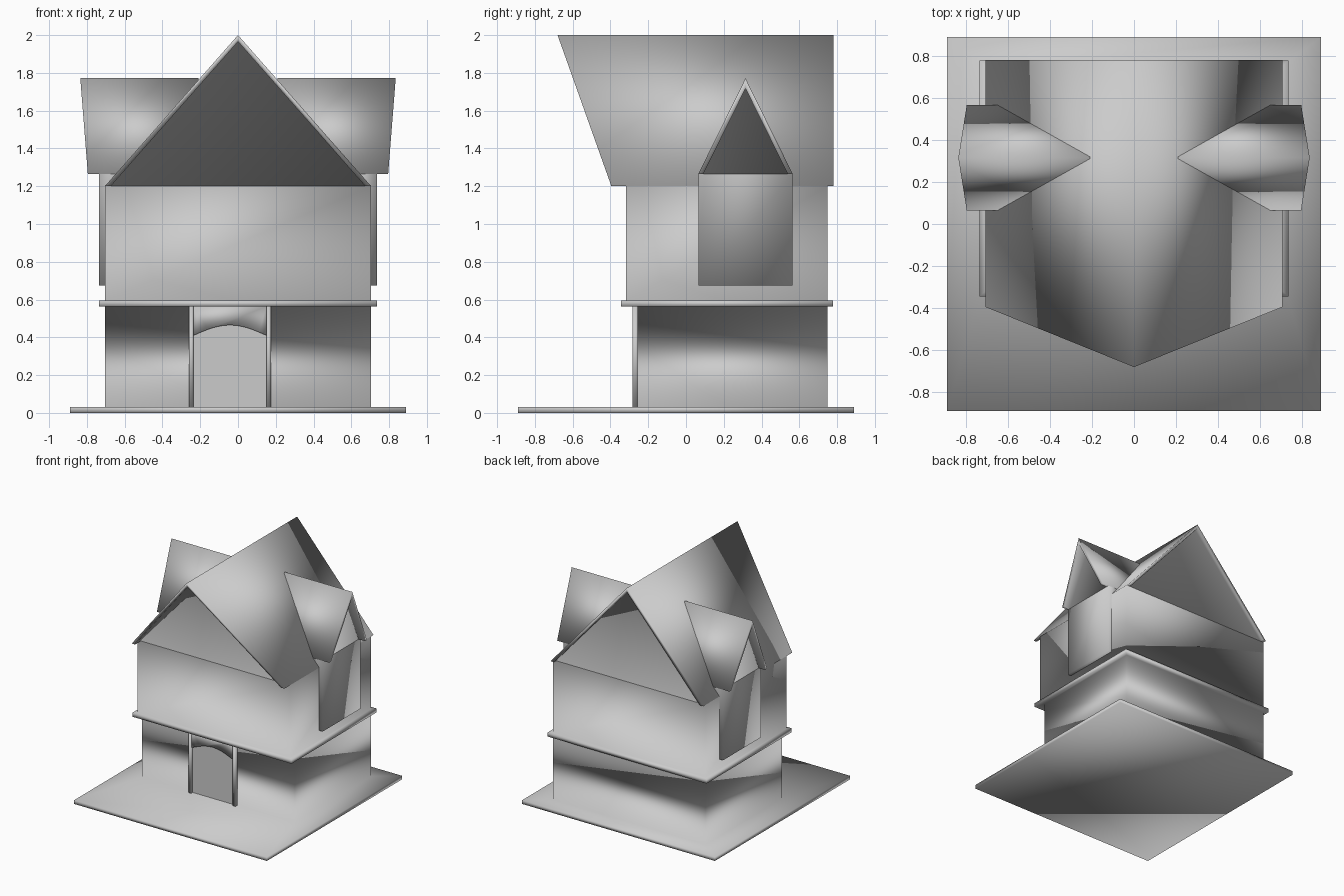
import bpy, bmesh, math

if "Cube" in bpy.data.objects:
    bpy.data.objects.remove(bpy.data.objects["Cube"])


def finish(name, verts, faces, rot=0.0, loc=(0, 0, 0), smooth=True):
    mesh = bpy.data.meshes.new(name)
    mesh.from_pydata(verts, [], faces)
    bm = bmesh.new()
    bm.from_mesh(mesh)
    bmesh.ops.recalc_face_normals(bm, faces=bm.faces)
    for f in bm.faces:
        f.smooth = smooth
    bm.to_mesh(mesh)
    bm.free()
    ob = bpy.data.objects.new(name, mesh)
    ob.rotation_euler.z = rot
    ob.location = loc
    bpy.context.collection.objects.link(ob)
    return ob


def prism(name, profile, front, back, smooth=True):
    """Extrude an (x, z) profile along y."""
    n = len(profile)
    verts = [(x, y, z) for y in (front, back) for x, z in profile]
    faces = [[i, (i + 1) % n, n + (i + 1) % n, n + i] for i in range(n)]
    faces += [list(range(n)), list(range(2 * n - 1, n - 1, -1))]
    return finish(name, verts, faces, smooth=smooth)


def tower(name, rings, rot=0.0, loc=(0, 0, 0)):
    """Welded stack of rectangles (half width, y0, y1, z), open under the roof."""
    verts, faces = [], [[3, 2, 1, 0]]
    for h, y0, y1, z in rings:
        verts += [(-h, y0, z), (h, y0, z), (h, y1, z), (-h, y1, z)]
    for r in range(len(rings) - 1):
        a = 4 * r
        faces += [[a + i, a + (i + 1) % 4, a + 4 + (i + 1) % 4, a + 4 + i] for i in range(4)]
    return finish(name, verts, faces, rot, loc)


def gable_roof(name, half, z0, z1, drop, eave_y, ridge_y, back, wall_y, wall_back,
               rot=0.0, loc=(0, 0, 0)):
    """Thin pitched roof with a raked front and gable walls welded to its underside."""
    inner = half - drop * half / (z1 - z0)
    outer_tri = [(-half, z0), (0, z1), (half, z0)]
    inner_tri = [(-inner, z0), (0, z1 - drop), (inner, z0)]

    def rake(z):
        return eave_y + (ridge_y - eave_y) * (z - z0) / (z1 - z0)

    # Outer front/back, then inner front, front wall, back wall, inner back
    verts = [(x, rake(z), z) for x, z in outer_tri]
    verts += [(x, back, z) for x, z in outer_tri]
    verts += [(x, rake(z), z) for x, z in inner_tri]
    for y in (wall_y, wall_back, back):
        verts += [(x, y, z) for x, z in inner_tri]
    faces = [[9, 10, 11], [12, 13, 14]]
    for i in (0, 1):
        faces += [[a + i, a + i + 1, b + i + 1, b + i]
                  for a, b in ((0, 3), (0, 6), (6, 9), (12, 15), (3, 15))]
    faces += [[i, 6 + i, 9 + i, 12 + i, 15 + i, 3 + i] for i in (0, 2)]
    return finish(name, verts, faces, rot, loc)


# Ground plate, lower storey, ledge and upper storey in one welded skin
tower("house_body", [
    (0.89, -0.89, 0.89, 0), (0.89, -0.89, 0.89, 0.032),
    (0.705, -0.257, 0.75, 0.032), (0.705, -0.257, 0.75, 0.562),
    (0.735, -0.345, 0.778, 0.562), (0.735, -0.345, 0.778, 0.595),
    (0.705, -0.318, 0.75, 0.595), (0.705, -0.318, 0.75, 1.2)])

# Main roof, its front peak leaning out over the gable
gable_roof("main_roof", 0.705, 1.2, 2.0, 0.035, -0.395, -0.68, 0.78, -0.318, 0.75)

# Side dormers
for side, s in (("right", 1), ("left", -1)):
    rot, loc = s * math.pi / 2, (0, 0.315, 0)
    tower(side + "_dormer", [(0.25, -0.737, -0.6, 0.675), (0.25, -0.737, -0.6, 1.265)],
          rot, loc)
    gable_roof(side + "_dormer_roof", 0.25, 1.265, 1.772, 0.055,
               -0.795, -0.835, -0.21, -0.737, -0.24, rot, loc)

# Doorway: posts, door panel and arched header
for side, x in (("left", -0.26), ("right", 0.15)):
    prism(side + "_door_post", [(x, 0.032), (x + 0.025, 0.032), (x + 0.025, 0.562),
                                (x, 0.562)], -0.284, -0.25)
prism("door", [(-0.235, 0.032), (0.15, 0.032), (0.15, 0.48), (-0.235, 0.48)],
      -0.263, -0.25, smooth=False)
steps = 10
arch = [(-0.235 + 0.385 * i / steps, 0.41 + 0.055 * math.sin(math.pi * i / steps))
        for i in range(steps + 1)]
prism("door_header", arch + [(0.15, 0.562), (-0.235, 0.562)], -0.275, -0.25)
